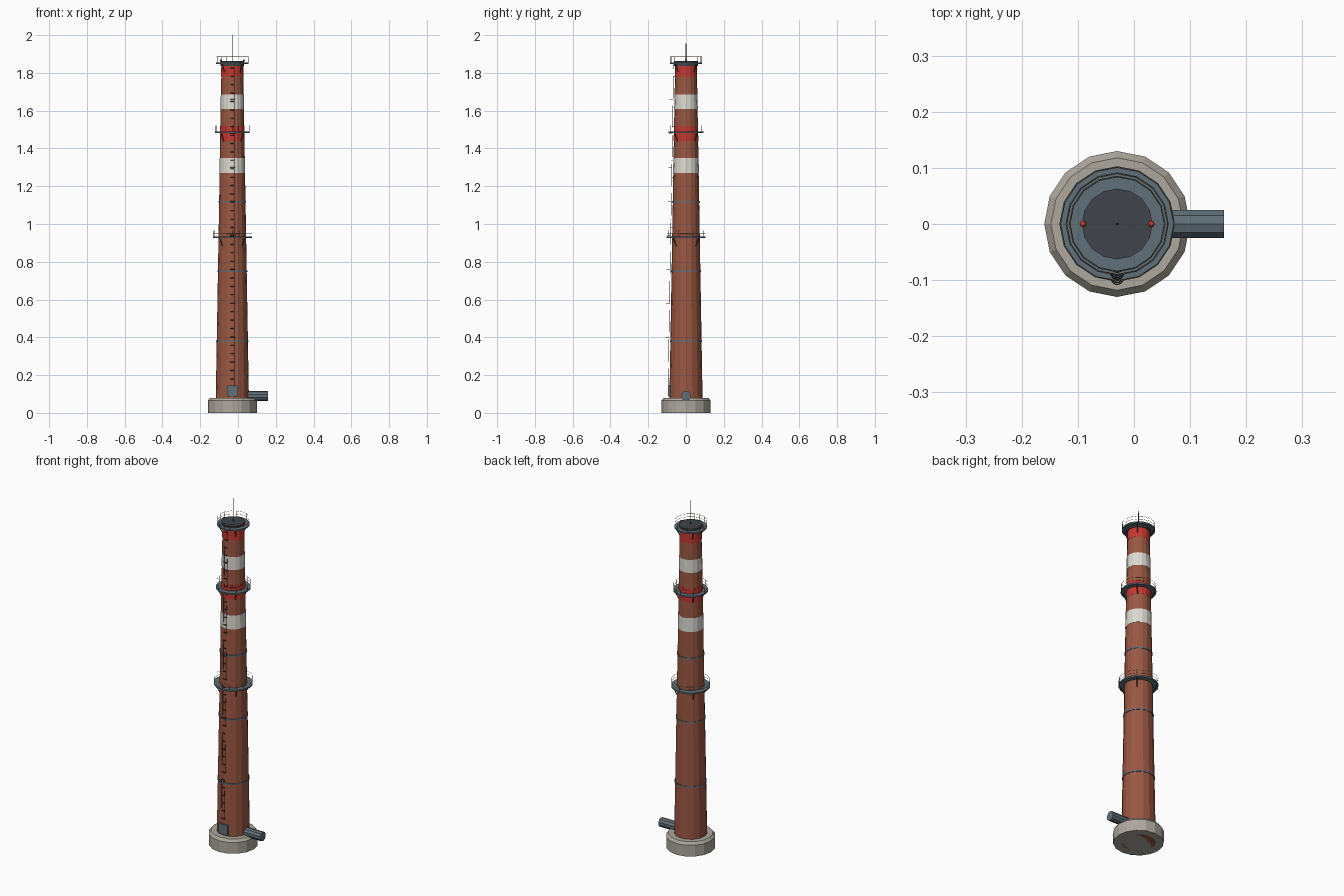
import bpy, bmesh
from math import sin, cos, pi, radians
from mathutils import Vector

if "Cube" in bpy.data.objects:
    bpy.data.objects.remove(bpy.data.objects["Cube"])

CX = -0.03   # chimney axis


def material(name, rgb):
    m = bpy.data.materials.new(name)
    m.diffuse_color = (*rgb, 1)
    m.use_nodes = True
    m.node_tree.nodes["Principled BSDF"].inputs["Base Color"].default_value = m.diffuse_color
    return m


BRICK = material("brick", (0.32, 0.095, 0.055))
WHITE = material("white_paint", (0.72, 0.70, 0.64))
RED = material("red_paint", (0.55, 0.04, 0.03))
CONCRETE = material("concrete", (0.42, 0.39, 0.34))
SLATE = material("slate_steel", (0.12, 0.16, 0.19))
DARK = material("dark_steel", (0.05, 0.06, 0.07))
RAIL = material("rail_paint", (0.25, 0.20, 0.08))


def finish(name, bm, mat):
    bmesh.ops.recalc_face_normals(bm, faces=bm.faces)
    me = bpy.data.meshes.new(name)
    bm.to_mesh(me)
    bm.free()
    me.materials.append(mat)
    ob = bpy.data.objects.new(name, me)
    bpy.context.collection.objects.link(ob)
    return ob


def lathe(name, profile, mat, closed=False, n=16):
    """Spin (radius, z) points round the chimney axis; ends are capped unless closed."""
    bm = bmesh.new()
    rings = [[bm.verts.new((CX + r * cos(2 * pi * i / n), r * sin(2 * pi * i / n), z))
              for i in range(n)] for r, z in profile]
    pairs = list(zip(rings, rings[1:]))
    if closed:
        pairs.append((rings[-1], rings[0]))
    else:
        bm.faces.new(rings[0])
        bm.faces.new(rings[-1])
    for a, b in pairs:
        for i in range(n):
            j = (i + 1) % n
            bm.faces.new((a[i], a[j], b[j], b[i]))
    return finish(name, bm, mat)


def rod(bm, a, b, r, n=6, r2=None):
    """Add a capped bar from a to b."""
    a, b = Vector(a), Vector(b)
    d = b - a
    mat = d.to_track_quat('Z', 'Y').to_matrix().to_4x4()
    mat.translation = (a + b) / 2
    bmesh.ops.create_cone(bm, cap_ends=True, segments=n, radius1=r,
                          radius2=r if r2 is None else r2, depth=d.length, matrix=mat)


def polar(r, ang, z):
    return (CX + r * cos(ang), r * sin(ang), z)


def shaft_r(z):
    return 0.089 - 0.0315 * z / 1.84


# Concrete base and tapered brick shaft
lathe("base", [(0.13, 0), (0.13, 0.065), (0.118, 0.08)], CONCRETE)
lathe("shaft", [(shaft_r(0), 0), (shaft_r(1.84), 1.84)], BRICK)

# Painted warning bands
for i, (z0, z1) in enumerate([(1.27, 1.35), (1.44, 1.52), (1.61, 1.685), (1.78, 1.84)]):
    e = 0.001
    lathe(f"warning_band_{i + 1}",
          [(shaft_r(z0) - e, z0), (shaft_r(z0) + e, z0),
           (shaft_r(z1) + e, z1), (shaft_r(z1) - e, z1)],
          RED if i % 2 else WHITE, True)

# Steel hoops
for i, z in enumerate([0.38, 0.75, 1.117]):
    r = shaft_r(z)
    lathe(f"steel_hoop_{i + 1}", [(r - 0.002, z - 0.004), (r + 0.003, z - 0.004),
                                  (r + 0.003, z + 0.004), (r - 0.002, z + 0.004)], SLATE, True)

# Platforms with brackets and railings
for k, (z, r) in enumerate([(0.93, 0.103), (1.485, 0.092), (1.85, 0.086)], 1):
    ri = shaft_r(z) - 0.002
    lathe(f"platform_{k}", [(ri, z - 0.004), (r, z - 0.004), (r, z + 0.004), (ri, z + 0.004)],
          SLATE, True)
    bm = bmesh.new()
    for i in range(4):
        a = radians(45 + 90 * i)
        rod(bm, polar(shaft_r(z) - 0.002, a, z - 0.05), polar(r - 0.008, a, z - 0.003), 0.0025, 4)
    finish(f"platform_brackets_{k}", bm, DARK)
    bm = bmesh.new()
    rr = r - 0.002
    for i in range(16):
        a, b = 2 * pi * i / 16, 2 * pi * (i + 1) / 16
        rod(bm, polar(rr, a, z), polar(rr, a, z + 0.036), 0.0008, 4)
        for h in (0.018, 0.036):
            rod(bm, polar(rr, a, z + h), polar(rr, b, z + h), 0.0008, 4)
    finish(f"railing_{k}", bm, RAIL)

# Top cap, lightning rod, warning lights
lathe("top_cap", [(0.063, 1.836), (0.063, 1.864)], DARK)
bm = bmesh.new()
rod(bm, (CX, 0, 1.86), (CX, 0, 2.0), 0.0025, 6, 0.0008)
finish("lightning_rod", bm, DARK)
for side, s in (("left", -1), ("right", 1)):
    bm = bmesh.new()
    bmesh.ops.create_uvsphere(bm, u_segments=8, v_segments=6, radius=0.006)
    bmesh.ops.translate(bm, verts=bm.verts, vec=(CX + s * 0.061, 0, 1.866))
    finish(f"warning_light_{side}", bm, RED)

# Flue duct
bm = bmesh.new()
rod(bm, (CX + 0.06, 0, 0.09), (0.16, 0, 0.09), 0.026, 10)
finish("flue_duct", bm, SLATE)

# Access door
bm = bmesh.new()
bmesh.ops.create_cube(bm, size=1)
bmesh.ops.scale(bm, verts=bm.verts, vec=(0.055, 0.014, 0.058))
bmesh.ops.translate(bm, verts=bm.verts, vec=(CX, -0.087, 0.116))
finish("access_door", bm, SLATE)


# Ladder following the taper on the front
def ladder_y(z):
    return -shaft_r(z) - 0.008


bm = bmesh.new()
for s in (-1, 1):
    rod(bm, (CX + s * 0.01, ladder_y(0.14), 0.14), (CX + s * 0.01, ladder_y(1.85), 1.85), 0.001, 4)
for i in range(38):
    z = 0.18 + i * 0.0445
    rod(bm, (CX - 0.01, ladder_y(z), z), (CX + 0.01, ladder_y(z), z), 0.002, 4)
    if i % 6 == 0:   # wall stand-offs
        for s in (-1, 1):
            rod(bm, (CX + s * 0.01, ladder_y(z), z), (CX + s * 0.01, ladder_y(z) + 0.012, z), 0.001, 4)
finish("ladder", bm, DARK)

# Safety cage hoops
bm = bmesh.new()
for i in range(8):
    z = 0.4 + i * 0.18
    pts = [(CX + 0.013 * cos(pi + pi * t / 6), ladder_y(z) + 0.018 * sin(pi + pi * t / 6), z)
           for t in range(7)]
    for a, b in zip(pts, pts[1:]):
        rod(bm, a, b, 0.001, 4)
finish("ladder_cage", bm, DARK)
